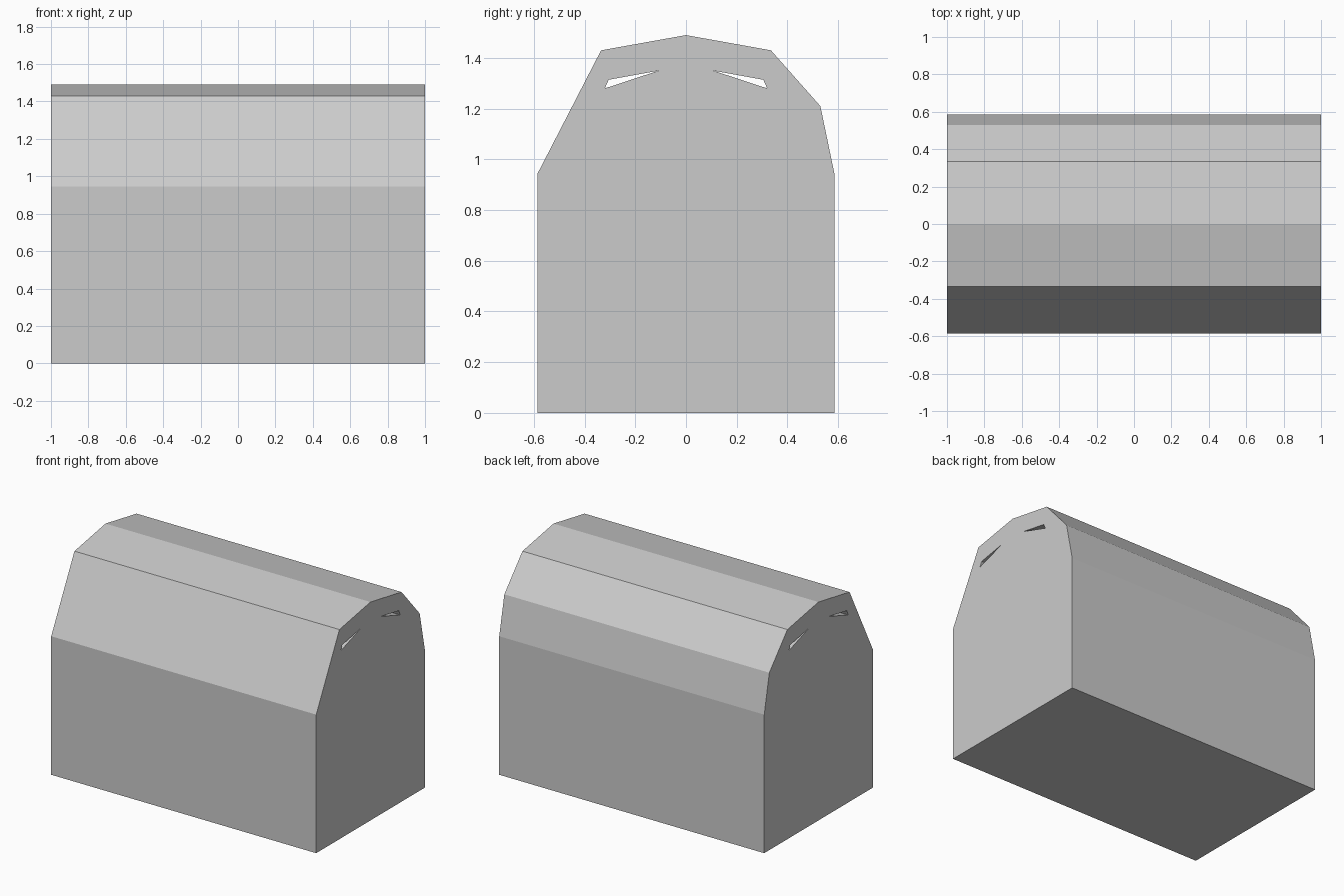
import bpy, bmesh

if "Cube" in bpy.data.objects:
    bpy.data.objects.remove(bpy.data.objects["Cube"])


def prism(name, profile, half_length):
    """Extrude a closed (y, z) profile along x, centred on x = 0."""
    bm = bmesh.new()
    face = bm.faces.new([bm.verts.new((-half_length, y, z)) for y, z in profile])
    ext = bmesh.ops.extrude_face_region(bm, geom=[face], use_keep_orig=True)
    moved = [g for g in ext["geom"] if isinstance(g, bmesh.types.BMVert)]
    bmesh.ops.translate(bm, verts=moved, vec=(2 * half_length, 0, 0))
    bmesh.ops.recalc_face_normals(bm, faces=bm.faces)
    mesh = bpy.data.meshes.new(name)
    bm.to_mesh(mesh)
    bm.free()
    obj = bpy.data.objects.new(name, mesh)
    bpy.context.collection.objects.link(obj)
    return obj


# Domed body: single slope at the front, two-step slope at the back
body = prism("domed_body", [
    (-0.585, 0), (0.585, 0), (0.585, 0.945), (0.53, 1.21),
    (0.335, 1.43), (0, 1.49), (-0.335, 1.43), (-0.585, 0.945)], 1.0)

# Mirrored pair of slits running lengthwise under the roof
slit = [(0.107, 1.35), (0.32, 1.28), (0.305, 1.314)]
for label, side in (("back", 1), ("front", -1)):
    cutter = prism(label + "_slit_cutter", [(side * y, z) for y, z in slit], 1.1)
    cutter.hide_render = True
    cutter.hide_set(True)
    mod = body.modifiers.new(label + "_slit", "BOOLEAN")
    mod.operation = "DIFFERENCE"
    mod.solver = "EXACT"
    mod.object = cutter
